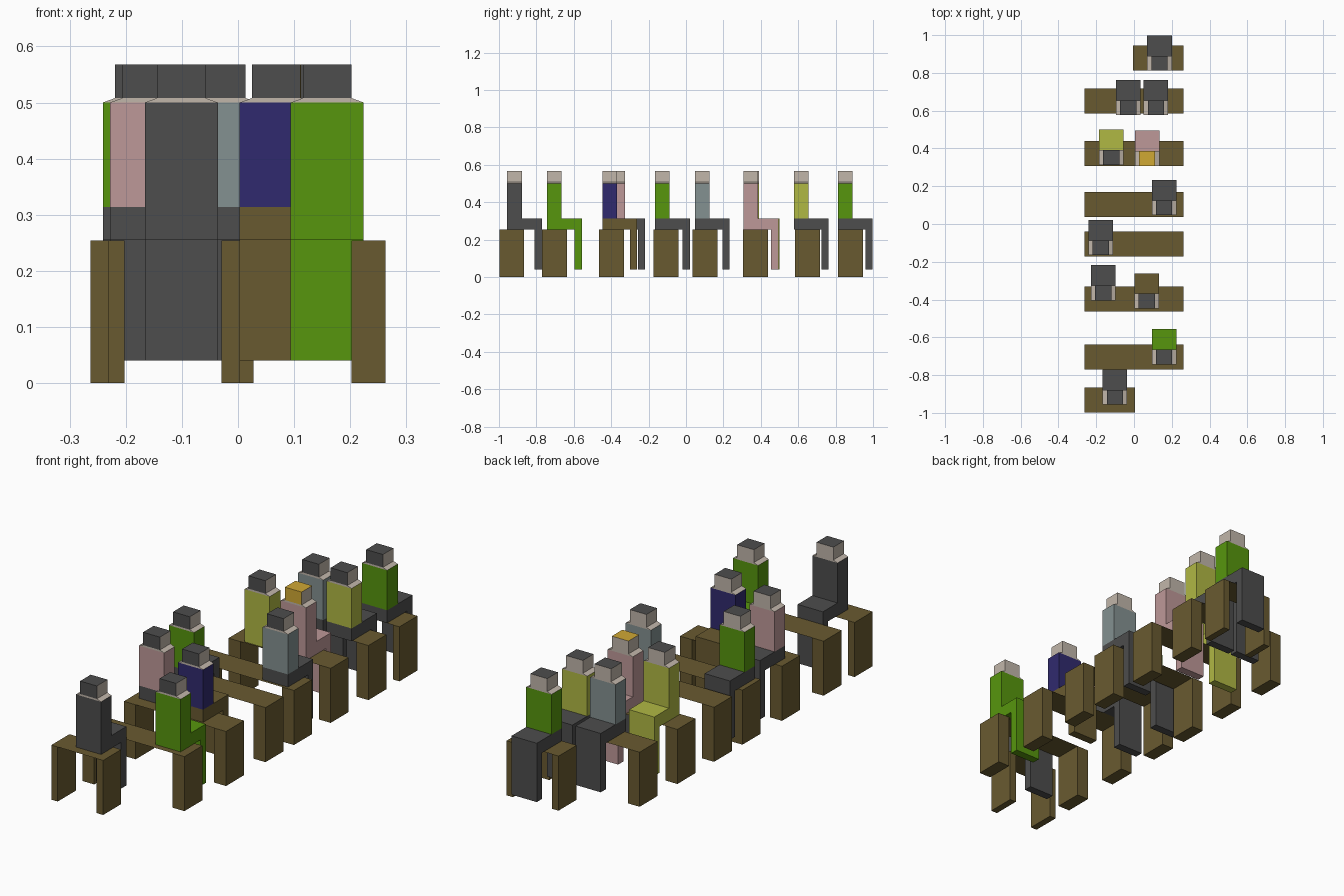
import bpy, bmesh

if "Cube" in bpy.data.objects:
    bpy.data.objects.remove(bpy.data.objects["Cube"])

# ---------- colours (sRGB 0-255 converted to linear) ----------
COLOURS = {
    "wood": (105, 90, 48), "dark": (77, 77, 77), "green": (87, 150, 13),
    "navy": (48, 42, 110), "pink": (190, 152, 152), "slate": (132, 145, 145),
    "lime": (176, 184, 68), "gold": (208, 168, 52), "skin": (193, 182, 170),
}


def linear(c):
    c /= 255
    return c / 12.92 if c <= 0.04045 else ((c + 0.055) / 1.055) ** 2.4


MATS = {}
for name, rgb in COLOURS.items():
    MATS[name] = bpy.data.materials.new(name)
    MATS[name].diffuse_color = (*[linear(c) for c in rgb], 1)


def add_loft(bm, low, high):
    """Closed block between two rectangles (x0, x1, y0, y1, z)."""
    rings = []
    for x0, x1, y0, y1, z in (low, high):
        rings.append([bm.verts.new(p) for p in
                      ((x0, y0, z), (x1, y0, z), (x1, y1, z), (x0, y1, z))])
    a, b = rings
    bm.faces.new(a[::-1])
    bm.faces.new(b)
    for i in range(4):
        j = (i + 1) % 4
        bm.faces.new((a[i], a[j], b[j], b[i]))


def add_box(bm, x0, x1, y0, y1, z0, z1):
    add_loft(bm, (x0, x1, y0, y1, z0), (x0, x1, y0, y1, z1))


def finish(bm, name, *mats):
    me = bpy.data.meshes.new(name)
    bm.to_mesh(me)
    bm.free()
    for m in mats:
        me.materials.append(MATS[m])
    ob = bpy.data.objects.new(name, me)
    bpy.context.collection.objects.link(ob)
    return ob


# ---------- benches: sheet-thin seat on two slab legs ----------
SEAT_Z, BENCH_D = 0.254, 0.133


def bench(x0, x1, y, leg_w):
    bm = bmesh.new()
    bm.faces.new([bm.verts.new((px, py, SEAT_Z)) for px, py in
                  ((x0, y), (x1, y), (x1, y + BENCH_D), (x0, y + BENCH_D))])
    finish(bm, "bench_seat", "wood")
    for lx in (x0, x1 - leg_w):
        bm = bmesh.new()
        add_box(bm, lx, lx + leg_w, y, y + BENCH_D, 0, SEAT_Z)
        finish(bm, "bench_leg", "wood")


bench(-0.263, 0.004, -0.998, 0.033)
for y in (-0.77, -0.464, -0.173, 0.036, 0.306, 0.584):
    bench(-0.263, 0.263, y, 0.061)
bench(-0.005, 0.263, 0.812, 0.033)


# ---------- seated figures, all facing +y ----------
def figure(x, y, shirt, trousers, hair="dark"):
    w, h, d = 0.065, 0.043, 0.078     # half body, half head, torso depth
    end = y + 0.186
    # L-shaped legs: profile in y/z extruded across x
    bm = bmesh.new()
    prof = [(y, 0.255), (end - 0.039, 0.255), (end - 0.039, 0.04),
            (end, 0.04), (end, 0.314), (y, 0.314)]
    face = bm.faces.new([bm.verts.new((x - w, py, pz)) for py, pz in prof])
    ext = bmesh.ops.extrude_face_region(bm, geom=[face])["geom"]
    bmesh.ops.translate(bm, vec=(2 * w, 0, 0),
                        verts=[v for v in ext if isinstance(v, bmesh.types.BMVert)])
    bmesh.ops.recalc_face_normals(bm, faces=bm.faces)
    finish(bm, "figure_legs", trousers)
    # torso
    bm = bmesh.new()
    add_box(bm, x - w, x + w, y, y + d, 0.314, 0.5)
    finish(bm, "figure_torso", shirt)
    # sloped shoulders
    bm = bmesh.new()
    add_loft(bm, (x - w, x + w, y, y + d, 0.5), (x - h, x + h, y, y + d, 0.508))
    finish(bm, "figure_shoulders", "skin")
    # head with hair on the top and back
    bm = bmesh.new()
    add_box(bm, x - h, x + h, y, y + d, 0.508, 0.568)
    bm.normal_update()
    for f in bm.faces:
        f.material_index = int(f.normal.z > 0.9 or f.normal.y < -0.9)
    finish(bm, "figure_head", "skin", hair)


figure(-0.101, -0.956, "dark", "dark")
figure(0.159, -0.743, "green", "green")
figure(-0.163, -0.404, "pink", "dark")
figure(0.068, -0.447, "navy", "wood")
figure(-0.176, -0.165, "green", "dark")
figure(0.159, 0.047, "slate", "dark")
figure(-0.121, 0.313, "lime", "lime")
figure(0.069, 0.308, "pink", "pink", "gold")
figure(-0.03, 0.577, "slate", "dark")
figure(0.116, 0.577, "lime", "dark")
figure(0.135, 0.812, "green", "dark")

for m in bpy.data.materials:
    if m.users and not m.is_grease_pencil:
        m.use_nodes = True
        m.node_tree.nodes["Principled BSDF"].inputs["Base Color"].default_value = m.diffuse_color
